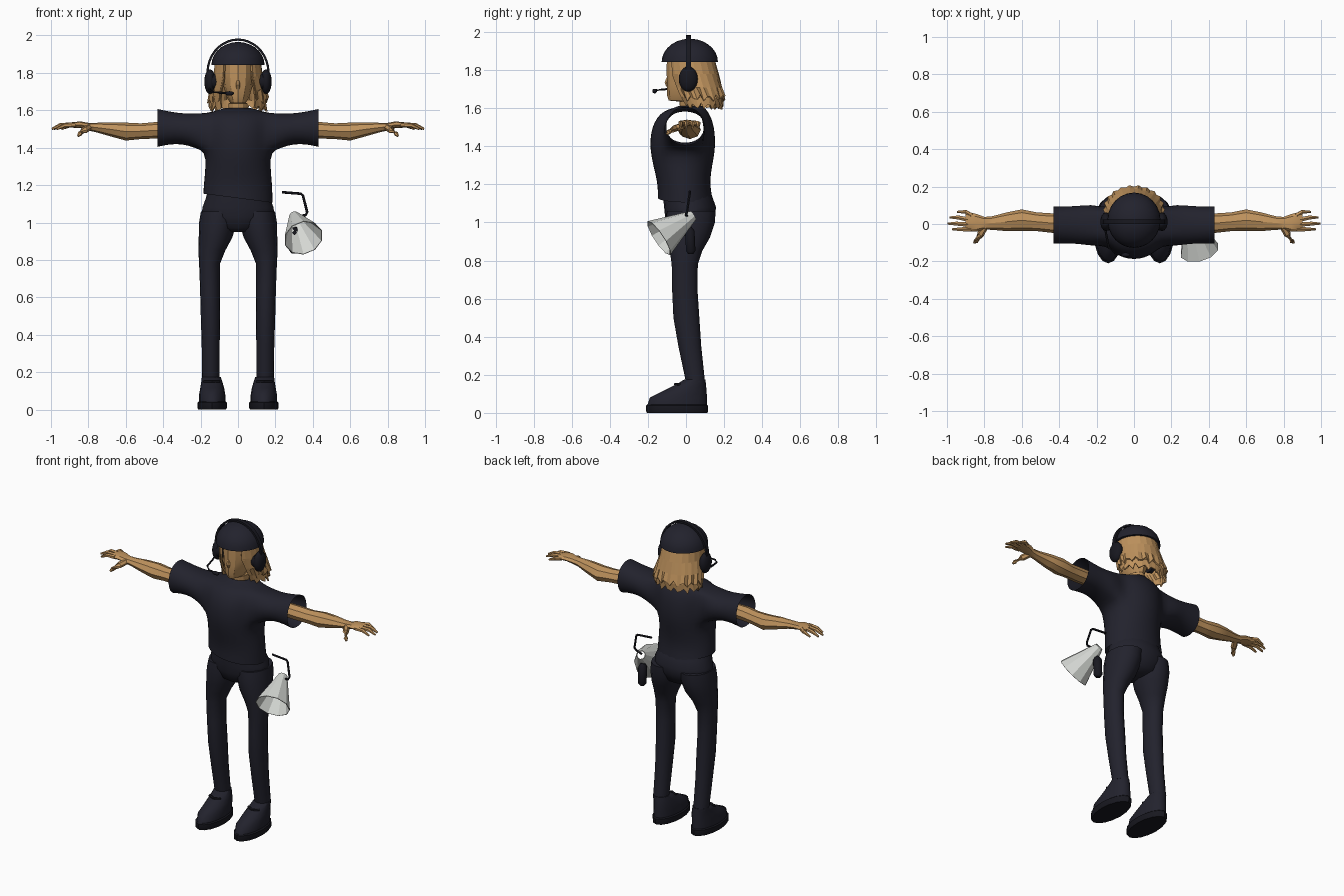
import bpy, bmesh, math
from mathutils import Vector as V

cube = bpy.data.objects.get("Cube")
if cube:
    bpy.data.objects.remove(cube, do_unlink=True)


def material(name, rgb):
    m = bpy.data.materials.new(name)
    m.use_nodes = True
    col = (*rgb, 1)
    m.diffuse_color = col
    m.node_tree.nodes["Principled BSDF"].inputs["Base Color"].default_value = col
    return m


TAN = material("tan", (0.52, 0.29, 0.11))
NAVY = material("dark navy", (0.016, 0.016, 0.026))
BLACK = material("soft black", (0.009, 0.009, 0.014))
GREY = material("pale grey", (0.66, 0.68, 0.65))


def finish(bm, name, mat, angle=50):
    bmesh.ops.recalc_face_normals(bm, faces=bm.faces)
    me = bpy.data.meshes.new(name)
    bm.to_mesh(me)
    bm.free()
    me.materials.append(mat)
    ob = bpy.data.objects.new(name, me)
    bpy.context.collection.objects.link(ob)
    if angle:
        bpy.ops.object.select_all(action='DESELECT')
        ob.select_set(True)
        bpy.context.view_layer.objects.active = ob
        bpy.ops.object.shade_smooth_by_angle(angle=math.radians(angle))
    return ob


def ellipse(c, u, v, n):
    turns = [math.tau * i / n for i in range(n)]
    return [V(c) + V(u) * math.cos(t) + V(v) * math.sin(t) for t in turns]


def bridge(bm, a, b, closed=True):
    n = len(a)
    for i in range(n if closed else n - 1):
        j = (i + 1) % n
        bm.faces.new((a[i], a[j], b[j], b[i]))


def skin(name, rings, mat, caps=True, angle=50, closed=True):
    bm = bmesh.new()
    loops = [[bm.verts.new(p) for p in r] for r in rings]
    for a, b in zip(loops, loops[1:]):
        bridge(bm, a, b, closed)
    if caps:
        bm.faces.new(loops[0])
        bm.faces.new(loops[-1])
    return finish(bm, name, mat, angle)


def stack(sections, n=16):
    """Level rings from (z, centre x, half width, front y, back y)."""
    return [ellipse((cx, (y0 + y1) / 2, z), (w, 0, 0), (0, (y1 - y0) / 2, 0), n)
            for z, cx, w, y0, y1 in sections]


def tube(name, pts, radii, mat, n=8, angle=50):
    pts = [V(p) for p in pts]
    rings = []
    for i, p in enumerate(pts):
        d = (pts[min(i + 1, len(pts) - 1)] - pts[max(i - 1, 0)]).normalized()
        u = d.cross(V((0, 1, 0)) if abs(d.y) < 0.8 else V((0, 0, 1))).normalized()
        rings.append(ellipse(p, u * radii[i], d.cross(u) * radii[i], n))
    return skin(name, rings, mat, True, angle)


def ball(name, c, size, mat):
    bm = bmesh.new()
    bmesh.ops.create_uvsphere(bm, u_segments=16, v_segments=10, radius=1)
    for v in bm.verts:
        v.co = V(c) + V(a * b for a, b in zip(v.co, size))
    return finish(bm, name, mat)


# Shirt: body rings, with a patch on each side opened and drawn out as a sleeve
body = [(1.13, 0, .188, -.15, .14), (1.21, 0, .185, -.15, .125), (1.30, 0, .175, -.175, .14),
        (1.38, 0, .178, -.19, .155), (1.44, 0, .18, -.19, .156), (1.50, 0, .182, -.18, .15),
        (1.55, 0, .182, -.155, .135), (1.585, 0, .165, -.12, .115), (1.60, 0, .11, -.07, .1),
        (1.612, 0, .07, -.04, .09)]
bm = bmesh.new()
loops = [[bm.verts.new(p) for p in r] for r in stack(body, 20)]
for v in loops[0]:
    v.co.z -= v.co.x * .13
for a, b in zip(loops, loops[1:]):
    bridge(bm, a, b)
for s in (1, -1):
    patch = [f for f in bm.faces if f.calc_center_median().x * s > .13
             and 1.38 < f.calc_center_median().z < 1.585
             and abs(f.calc_center_median().y + .015) < .105]
    edges = {e for f in patch for e in f.edges if sum(g in patch for g in e.link_faces) == 1}
    rim = list({v for e in edges for v in e.verts})
    rim.sort(key=lambda v: math.atan2(v.co.z - 1.485, v.co.y + .015))
    turns = [math.atan2(v.co.z - 1.485, v.co.y + .015) for v in rim]
    bmesh.ops.delete(bm, geom=patch, context='FACES')
    for x, z, rz, ry in ((.23, 1.49, .094, .118), (.30, 1.502, .082, .105),
                         (.38, 1.505, .092, .105), (.43, 1.505, .104, .104)):
        ring = [bm.verts.new((s * x, ry * math.cos(t) - .005, z + rz * math.sin(t))) for t in turns]
        bridge(bm, rim, ring)
        rim = ring
shirt = finish(bm, "shirt", NAVY, 80)
shirt.modifiers.new("soft", 'SUBSURF').levels = 1

# Trousers: hips, then a leg on each side
skin("trouser_hips", stack([(.95, 0, .05, -.06, .07), (.97, 0, .12, -.09, .125),
                            (1.03, 0, .195, -.11, .15), (1.08, 0, .19, -.115, .158),
                            (1.13, 0, .172, -.12, .14), (1.18, 0, .16, -.12, .12)], 20), NAVY)
leg = [(.16, .145, .047, 0, .1), (.35, .146, .048, -.04, .08), (.5, .147, .052, -.066, .07),
       (.65, .15, .053, -.073, .06), (.78, .152, .056, -.075, .062), (.85, .14, .072, -.085, .085),
       (.92, .12, .09, -.098, .125), (1.0, .108, .1, -.105, .152), (1.06, .1, .098, -.1, .155)]
upper = [(.04, .138, .07, -.203, .11), (.08, .138, .07, -.19, .11), (.115, .138, .064, -.12, .108),
         (.15, .14, .056, -.05, .105), (.175, .143, .05, -.01, .102)]
sole = [(0, .138, .074, -.205, .112), (.008, .138, .078, -.21, .116), (.038, .138, .078, -.21, .116),
        (.044, .138, .07, -.203, .11)]

# Arm sections: x, y, z, half depth, half height
arm = [(.34, .005, 1.495, .05, .043), (.44, .005, 1.493, .052, .044), (.52, .012, 1.488, .05, .042),
       (.60, .02, 1.486, .058, .048), (.68, .012, 1.498, .05, .038), (.76, .005, 1.508, .036, .025),
       (.80, .004, 1.512, .034, .021), (.84, .006, 1.522, .047, .018), (.885, .012, 1.522, .052, .015),
       (.90, .014, 1.52, .046, .011)]
fingers = [(.065, .945), (.035, .985), (.002, .995), (-.028, .97)]

for side, s in (("left", 1), ("right", -1)):
    def flip(sections):
        return stack([(z, s * cx, w, a, b) for z, cx, w, a, b in sections])
    skin(side + "_trouser_leg", flip(leg), NAVY)
    skin(side + "_shoe", flip(upper), NAVY, angle=60)
    skin(side + "_shoe_sole", flip(sole), BLACK, angle=35)
    tube(side + "_shoe_lace", [(s * .1, -.035, .15), (s * .14, -.056, .15), (s * .18, -.035, .15)],
         [.008] * 3, BLACK, 6)
    skin(side + "_arm", [ellipse((s * x, y, z), (0, ry, 0), (0, 0, rz), 8)
                         for x, y, z, ry, rz in arm], TAN, angle=25)
    for i, (y, tip) in enumerate(fingers):
        root = .04 - i * .024
        tube(f"{side}_finger_{i + 1}", [(s * .87, root + .004, 1.522), (s * (tip - .045), y, 1.52),
                                        (s * tip, y, 1.5)], [.014, .012, .006], TAN, 6, 25)
    tube(side + "_thumb", [(s * .795, -.01, 1.51), (s * .82, -.055, 1.495), (s * .845, -.092, 1.475),
                           (s * .855, -.1, 1.462)], [.018, .019, .013, .006], TAN, 6, 25)
    ball(side + "_ear_cup", (s * .15, .012, 1.753), (.03, .05, .066), BLACK)
    tube(side + "_ear_pad", [(s * .105, .012, 1.753), (s * .14, .012, 1.753)], [.042, .046], BLACK, 16)

# Head and nose
skin("head", stack([(1.585, 0, .05, -.03, .08), (1.635, 0, .052, -.035, .08),
                    (1.64, 0, .042, -.09, .08), (1.67, 0, .06, -.1, .09), (1.73, 0, .078, -.1, .1),
                    (1.80, 0, .086, -.102, .11), (1.87, 0, .084, -.1, .11)], 12), TAN, angle=25)
tube("nose", [(0, -.092, 1.775), (0, -.102, 1.735), (0, -.098, 1.715)], [.004, .012, .008], TAN, 6, 0)

# Hair: two layers of ridged locks, open at the face, with ragged ends
for layer, levels in (("under", [(1.86, .118, .02, .12), (1.77, .125, .03, .13), (1.70, .143, .055, .125),
                                 (1.655, .15, .075, .122), (1.61, .152, .083, .108)]),
                      ("upper", [(1.865, .122, .02, .128), (1.78, .132, .035, .136),
                                 (1.71, .15, .058, .13), (1.655, .16, .08, .124)])):
    rings = []
    for k, (z, rx, cy, ry) in enumerate(levels):
        ring = []
        for i in range(35):
            a = math.radians(38 + i * 284 / 34)
            ridge = 1 + (.035 * k / 3) * (1 if (i + k // 2) % 2 else -1)
            drop = .018 * math.sin(i * 2.4) if k == len(levels) - 1 else 0
            ring.append(V((rx * ridge * math.sin(a), cy - ry * ridge * math.cos(a), z + drop)))
        rings.append(ring)
    hair = skin(layer + "_hair", rings, TAN, False, 0, closed=False)
    hair.modifiers.new("thickness", 'SOLIDIFY').thickness = .01

# Cap dome with a flat underside
dome = []
for i in range(8):
    t = math.radians(i * 12.5)
    w, d = .142 * math.cos(t), .148 * math.cos(t)
    dome.append((1.842 + .123 * math.sin(t), 0, w, .02 - d, .02 + d))
skin("cap", stack(dome, 24), NAVY)

# Headset band and microphone
band = []
for i in range(21):
    t = math.radians(-8 + i * 196 / 20)
    u = V((math.cos(t), 0, math.sin(t)))
    c = V((.163 * u.x, .012, 1.8 + .178 * u.z))
    band.append([c + u * a + V((0, b, 0)) for a, b in ((-.006, -.013), (.006, -.013), (.006, .013), (-.006, .013))])
skin("headset_band", band, BLACK, angle=35)
tube("microphone_boom", [(-.155, .0, 1.725), (-.15, -.05, 1.705), (-.135, -.125, 1.698), (-.1, -.158, 1.694),
                         (-.04, -.165, 1.69)], [.006] * 5, BLACK, 6)
ball("microphone_foam", (-.045, -.165, 1.69), (.024, .012, .012), BLACK)

# Megaphone horn, grip, trigger and carrying bracket
narrow, wide = V((.3, .037, 1.037)), V((.35, -.142, .918))
axis = (wide - narrow).normalized()
u = axis.cross(V((1, 0, 0))).normalized()
v = axis.cross(u)
horn = skin("megaphone_horn", [ellipse(c, u * r, v * r, 10) for c, r in ((narrow, .027), (wide, .107))],
            GREY, False, 0)
horn.modifiers.new("thickness", 'SOLIDIFY').thickness = .004
tube("megaphone_grip", [(.3, .025, .835), (.3, .025, .85), (.3, .02, .955), (.3, .015, .975)],
     [.014, .026, .026, .014], BLACK, 10)
tube("megaphone_trigger", [(.302, .02, .945), (.302, -.06, .945)], [.013, .013], BLACK, 4, 0)
tube("megaphone_bracket", [(.235, .02, 1.162), (.335, .02, 1.154), (.347, .018, 1.145), (.37, .005, 1.055),
                           (.362, .0, 1.04), (.315, .01, 1.03)], [.007] * 6, BLACK, 6)
